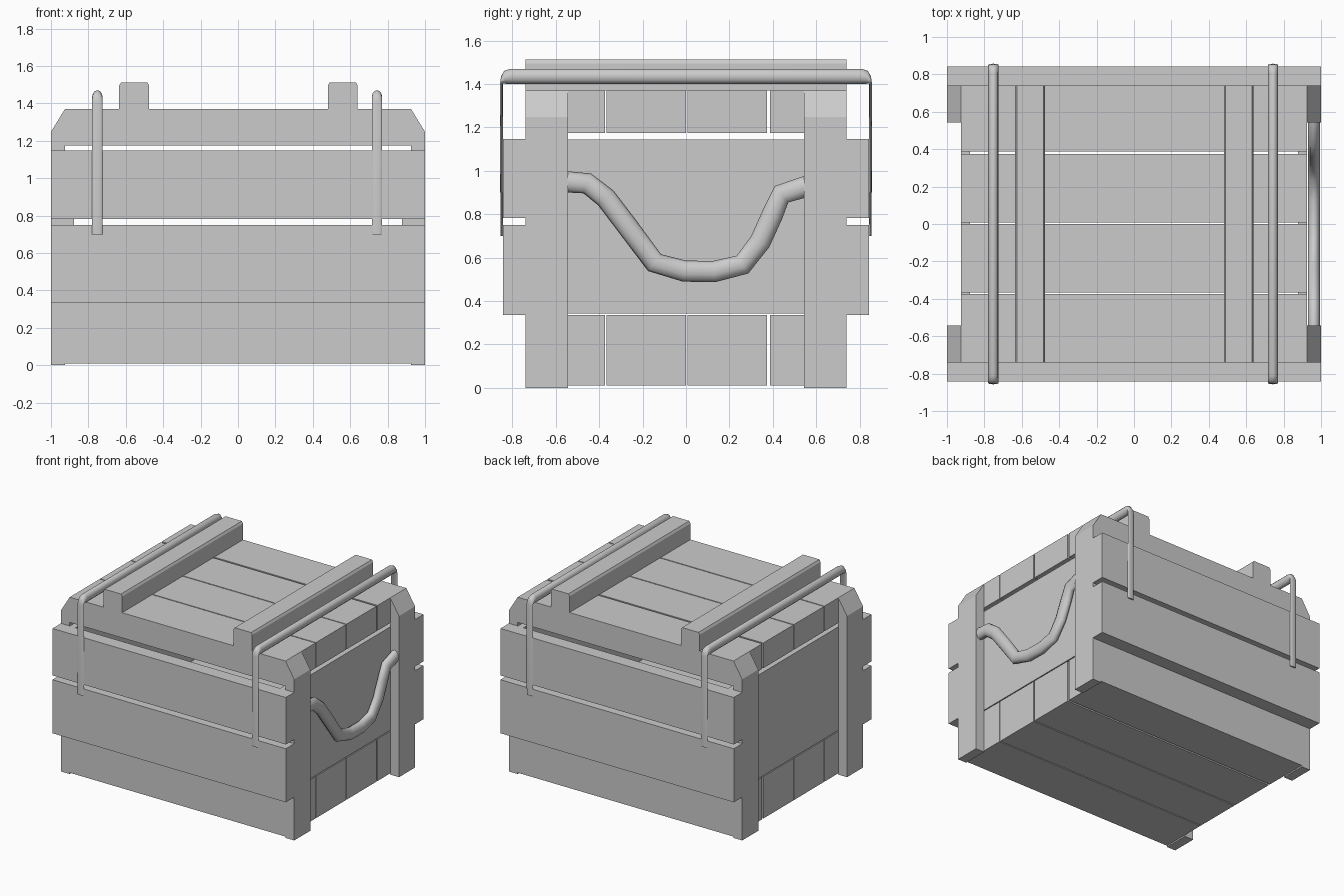
import bpy, math

if "Cube" in bpy.data.objects:
    bpy.data.objects.remove(bpy.data.objects["Cube"])


def make(name, verts, faces, smooth=False):
    me = bpy.data.meshes.new(name)
    me.from_pydata(verts, [], faces)
    me.update()
    ob = bpy.data.objects.new(name, me)
    bpy.context.collection.objects.link(ob)
    # consistent outward normals
    bpy.ops.object.select_all(action='DESELECT')
    bpy.context.view_layer.objects.active = ob
    ob.select_set(True)
    bpy.ops.object.mode_set(mode='EDIT')
    bpy.ops.mesh.select_all(action='SELECT')
    bpy.ops.mesh.normals_make_consistent(inside=False)
    bpy.ops.object.mode_set(mode='OBJECT')
    if smooth:
        bpy.ops.object.shade_smooth_by_angle(angle=math.radians(50))
    return ob


def prism(name, profile, y0, y1):
    """Extrude an x-z profile along y."""
    n = len(profile)
    verts = [(x, y, z) for y in (y0, y1) for x, z in profile]
    faces = [tuple(range(n)), tuple(range(n, 2 * n))]
    faces += [(i, (i + 1) % n, n + (i + 1) % n, n + i) for i in range(n)]
    return make(name, verts, faces)


def box(name, x0, x1, y0, y1, z0, z1):
    return prism(name, [(x0, z0), (x1, z0), (x1, z1), (x0, z1)], y0, y1)


def loft(name, x, half_width, stations, sides):
    """Oval tube in a y-z plane; each station is (outer y, z, inner y, z)."""
    verts = []
    for oy, oz, iy, iz in stations:
        for k in range(sides):
            a = 2 * math.pi * k / sides
            c = math.cos(a) / 2
            verts.append((x + half_width * math.sin(a),
                          (oy + iy) / 2 + (oy - iy) * c,
                          (oz + iz) / 2 + (oz - iz) * c))
    m = len(stations)
    faces = [tuple(range(sides)), tuple(range((m - 1) * sides, m * sides))]
    for r in range(m - 1):
        for k in range(sides):
            j = (k + 1) % sides
            faces.append((r * sides + k, r * sides + j,
                          (r + 1) * sides + j, (r + 1) * sides + k))
    return make(name, verts, faces, True)


# floor and lid planks
for i, (a, b) in enumerate([(-.74, -.374), (-.366, 0), (.008, .374), (.388, .74)]):
    box(f"floor_plank_{i}", -.925, .925, a, b, .01, .335)
    box(f"lid_plank_{i}", -.925, .925, a, b, 1.175, 1.37)

# end panels and corner posts with sloped tops
for s in (-1, 1):
    xs = sorted((s * .877, s * .925))
    box("end_panel", *xs, -.74, .74, .342, 1.145)
    for t in (-1, 1):
        ys = sorted((t * .543, t * .74))
        prism("corner_post", [(s * .925, 0), (s, 0), (s, 1.248), (s * .925, 1.37)], *ys)

# front and back slats
for t, side in ((-1, "front"), (1, "back")):
    ys = sorted((t * .74, t * .843))
    box(f"{side}_lower_slat", -1, 1, *ys, .335, .75)
    box(f"{side}_upper_slat", -1, 1, *ys, .783, 1.147)

# lid battens with eased top edges
for cx in (-.555, .56):
    w, e = .08, .01
    prism("lid_batten", [(cx - w, 1.37), (cx + w, 1.37), (cx + w, 1.495),
                         (cx + w - e, 1.512), (cx - w + e, 1.512), (cx - w, 1.495)],
          -.74, .74)

# lid straps: flat legs, round top bar
half = [(-.855, .70, -.843, .70), (-.857, 1.40, -.844, 1.40),
        (-.852, 1.435, -.842, 1.402), (-.838, 1.46, -.832, 1.401),
        (-.81, 1.47, -.80, 1.40)]
strap = half + [(-a, b, -c, d) for a, b, c, d in reversed(half)]
for cx in (-.752, .743):
    loft("lid_strap", cx, .0275, strap, 12)

# rope handle on the right end
path = [(-.56, .95), (-.455, .942), (-.37, .876), (-.265, .738), (-.145, .577),
        (-.007, .538), (.13, .536), (.26, .568), (.342, .674), (.398, .798),
        (.44, .892), (.56, .93)]
rope = []
for i, (y, z) in enumerate(path):
    p, q = path[max(i - 1, 0)], path[min(i + 1, len(path) - 1)]
    dy, dz = q[0] - p[0], q[1] - p[1]
    k = .049 / math.hypot(dy, dz)
    rope.append((y - dz * k, z + dy * k, y + dz * k, z - dy * k))
loft("rope_handle", .962, .034, rope, 10)
